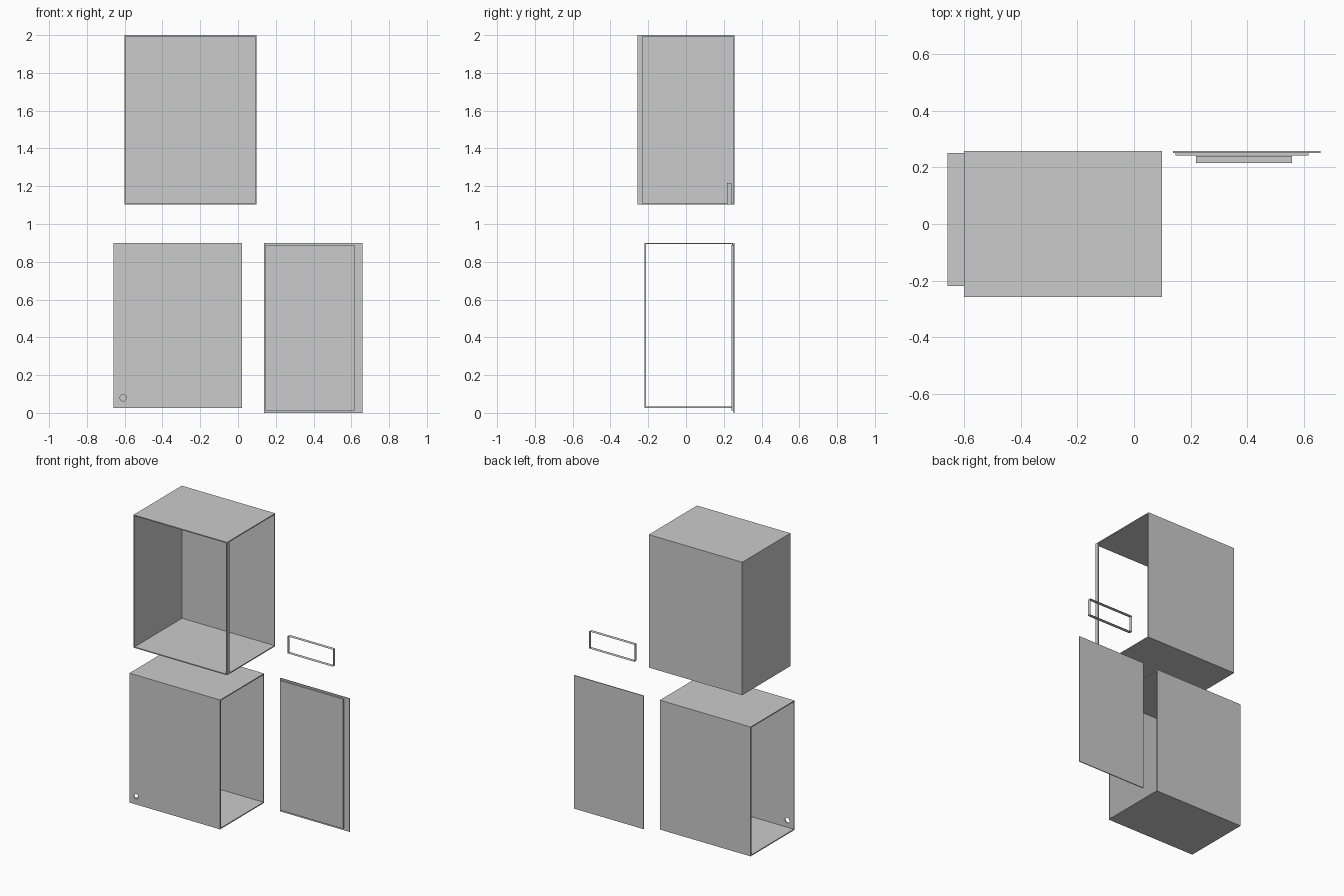
import bpy, bmesh

if "Cube" in bpy.data.objects:
    bpy.data.objects.remove(bpy.data.objects["Cube"])

T = 0.007  # sheet thickness


def make_object(name, bm):
    mesh = bpy.data.meshes.new(name)
    bm.to_mesh(mesh)
    bm.free()
    ob = bpy.data.objects.new(name, mesh)
    bpy.context.collection.objects.link(ob)
    return ob


def box(name, x0, x1, y0, y1, z0, z1):
    bm = bmesh.new()
    bmesh.ops.create_cube(bm, size=1)
    for v in bm.verts:
        v.co = (x1 if v.co.x > 0 else x0,
                y1 if v.co.y > 0 else y0,
                z1 if v.co.z > 0 else z0)
    return make_object(name, bm)


def extruded_profile(name, pts, vec, caps=True):
    """Extrude a closed outline along vec; without caps it is an open sheet loop."""
    bm = bmesh.new()
    face = bm.faces.new([bm.verts.new(p) for p in pts])
    ret = bmesh.ops.extrude_face_region(bm, geom=[face], use_keep_orig=True)
    bmesh.ops.translate(bm, vec=vec,
                        verts=[g for g in ret["geom"] if isinstance(g, bmesh.types.BMVert)])
    bmesh.ops.recalc_face_normals(bm, faces=bm.faces)
    if not caps:
        axis = max(range(3), key=lambda i: abs(vec[i]))
        ends = [f for f in bm.faces if abs(f.normal[axis]) > 0.9]
        bmesh.ops.delete(bm, geom=ends, context='FACES_ONLY')
    return make_object(name, bm)


# Upper casing: floor, roof, left and back walls (L-shaped), front corner post
X0, X1, Y, Z0, Z1 = -0.60, 0.098, 0.257, 1.102, 2.0
box("upper_floor", X0, X1, -Y, Y, Z0, Z0 + T)
box("upper_roof", X0, X1, -Y, Y, Z1 - T, Z1)
wall = [(X0, -Y), (X0 + T, -Y), (X0 + T, Y - T), (X1, Y - T), (X1, Y), (X0, Y)]
extruded_profile("upper_left_and_back_wall", [(x, y, Z0 + T) for x, y in wall],
                 (0, 0, Z1 - Z0 - 2 * T))
box("upper_corner_post", X1 - T, X1, -Y, -0.231, Z0 + T, Z1 - T)

# Lower sleeve, open at both ends
A0, A1, B0, B1, C0, C1 = -0.658, 0.02, -0.219, 0.25, 0.026, 0.9
box("sleeve_floor", A0, A1, B0, B1, C0, C0 + T)
box("sleeve_roof", A0, A1, B0, B1, C1 - T, C1)
box("sleeve_back", A0, A1, B1 - T, B1, C0 + T, C1 - T)
front = box("sleeve_front", A0, A1, B0, B0 + T, C0 + T, C1 - T)

# Round hole through the sleeve front
bpy.ops.mesh.primitive_cylinder_add(vertices=32, radius=0.017, depth=0.1,
                                    location=(-0.608, B0, 0.08), rotation=(1.5707963, 0, 0))
cutter = bpy.context.object
cutter.name = "hole_cutter"
cutter.hide_render = True
mod = front.modifiers.new("hole", 'BOOLEAN')
mod.operation, mod.solver, mod.object = 'DIFFERENCE', 'EXACT', cutter
bpy.context.view_layer.objects.active = front
bpy.ops.object.modifier_apply(modifier=mod.name)
bpy.data.objects.remove(cutter)

# Side cover: outer sheet with a smaller raised panel
box("cover_outer_sheet", 0.138, 0.658, 0.251, 0.257, 0.0, 0.9)
box("cover_inner_panel", 0.146, 0.616, 0.242, 0.251, 0.013, 0.889)

# Thin rectangular frame
rect = [(0.218, 1.102), (0.557, 1.102), (0.557, 1.217), (0.218, 1.217)]
extruded_profile("rectangular_frame", [(x, 0.216, z) for x, z in rect], (0, 0.024, 0), caps=False)
